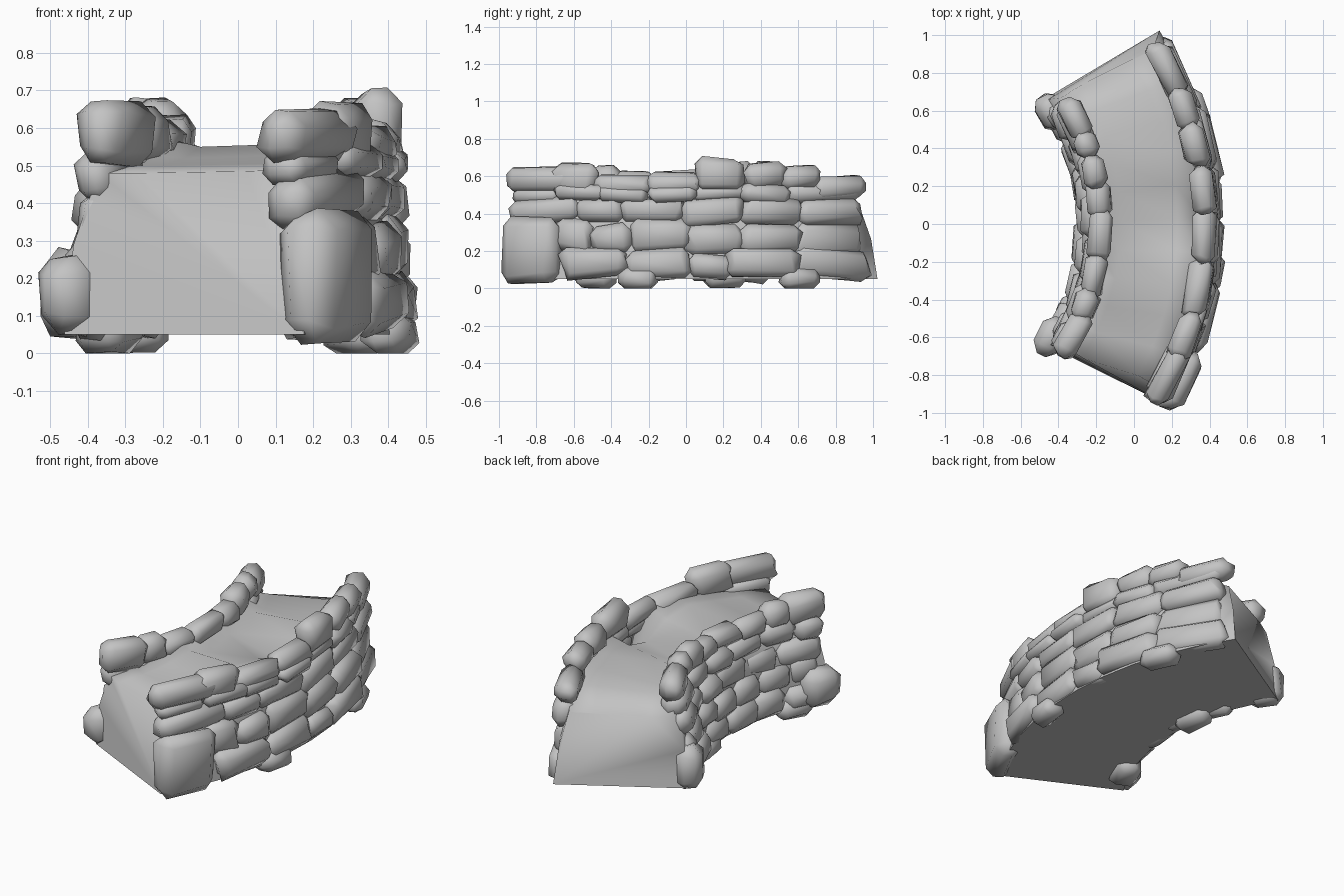
import bpy, bmesh, math, random
from mathutils import Vector, Matrix

random.seed(5)
CX = -1.43  # centre of the wall's curve

if "Cube" in bpy.data.objects:
    bpy.data.objects.remove(bpy.data.objects["Cube"], do_unlink=True)

stone_grey = bpy.data.materials.new("stone_grey")
stone_grey.use_nodes = True
stone_grey.diffuse_color = (0.55, 0.55, 0.55, 1)
stone_grey.node_tree.nodes["Principled BSDF"].inputs["Base Color"].default_value = (0.55, 0.55, 0.55, 1)


def polar(r, a, z):
    return Vector((CX + r * math.cos(a), r * math.sin(a), z))


def finish(name, bm, angle):
    bmesh.ops.recalc_face_normals(bm, faces=bm.faces)
    mesh = bpy.data.meshes.new(name)
    bm.to_mesh(mesh)
    bm.free()
    mesh.materials.append(stone_grey)
    obj = bpy.data.objects.new(name, mesh)
    bpy.context.collection.objects.link(obj)
    bpy.ops.object.select_all(action='DESELECT')
    obj.select_set(True)
    bpy.context.view_layer.objects.active = obj
    bpy.ops.object.shade_smooth_by_angle(angle=math.radians(angle))


def add_stone(bm, r, a, z, size, tilt=0.0):
    """Chamfered, irregular block turned to follow the curve."""
    part = bmesh.new()
    bmesh.ops.create_cube(part, size=1)
    for v in part.verts:
        v.co = Vector([c * s * random.uniform(0.82, 1.1) for c, s in zip(v.co, size)])
    bmesh.ops.bevel(part, geom=part.edges[:], offset=min(size) * 0.3,
                    segments=1, affect='EDGES')
    for v in part.verts:
        v.co += Vector([random.uniform(-0.04, 0.04) * s for s in size])
    turn = Matrix.Rotation(a, 4, 'Z') @ Matrix.Rotation(tilt, 4, 'X')
    part.transform(Matrix.Translation(polar(r, a, z)) @ turn)
    for v in part.verts:
        v.co.z = max(v.co.z, 0.0)
    mesh = bpy.data.meshes.new("stone_part")
    part.to_mesh(mesh)
    part.free()
    bm.from_mesh(mesh)
    bpy.data.meshes.remove(mesh)


def add_wall(name, radius, depth, lean, courses):
    """Rows of stones; each course is bottom, top and the joints along y."""
    for number, (z0, z1, joints) in enumerate(courses, 1):
        bm = bmesh.new()
        for y0, y1 in zip(joints, joints[1:]):
            z = (z0 + z1) / 2
            a0, a1 = math.asin(y0 / radius), math.asin(y1 / radius)
            size = (depth * random.uniform(0.9, 1.2),
                    radius * (a1 - a0) * 1.1,
                    (z1 - z0) * random.uniform(1.1, 1.35))
            r = radius + lean * (z - 0.1) + random.uniform(-0.02, 0.015)
            add_stone(bm, r, (a0 + a1) / 2, z + random.uniform(-0.015, 0.015),
                      size, random.uniform(-0.1, 0.1))
        finish(f"{name}_course_{number}", bm, 80)


# Rubble core: sections along the curve, folded top, ends leaning inward
inner_top = (0.48, 0.5, 0.53, 0.58, 0.57, 0.58, 0.56, 0.57, 0.55, 0.52, 0.44)
fill_top = (0.48, 0.5, 0.52, 0.55, 0.49, 0.54, 0.48, 0.54, 0.49, 0.51, 0.44)
outer_top = (0.49, 0.51, 0.54, 0.57, 0.58, 0.4, 0.56, 0.53, 0.55, 0.52, 0.44)
bm = bmesh.new()
sections = []
for i, (hi, hf, ho) in enumerate(zip(inner_top, fill_top, outer_top)):
    t = i / (len(inner_top) - 1)
    ai = math.radians(-33.5 + 68.2 * t)
    ao = math.radians(-30.8 + 64 * t)
    lean = 0.94
    ring = [polar(1.16, ai, 0.05), polar(1.87, ao, 0.05),
            polar(1.84, ao * 0.98, ho * 0.6), polar(1.79, ao * lean, ho),
            polar(1.66, ao * lean, (hf + ho) / 2),
            polar(1.36, ai * lean, hf),
            polar(1.24, ai * lean, hi), polar(1.18, ai * 0.98, hi * 0.6)]
    sections.append([bm.verts.new(p) for p in ring])
for a, b in zip(sections, sections[1:]):
    for j in range(len(a)):
        k = (j + 1) % len(a)
        bm.faces.new((a[j], a[k], b[k], b[j]))
bm.faces.new(sections[0])
bm.faces.new(sections[-1])
finish("rubble_core", bm, 85)

# Outer, convex face
add_wall("outer_wall", 1.85, 0.12, -0.12, [
    (0.06, 0.19, (-0.66, -0.33, 0.01, 0.24, 0.58, 0.95)),
    (0.2, 0.34, (-0.7, -0.5, -0.3, 0.0, 0.3, 0.6, 0.95)),
    (0.35, 0.47, (-0.94, -0.6, -0.34, -0.02, 0.3, 0.62, 0.93)),
    (0.46, 0.54, (-0.93, -0.7, -0.46, -0.2, 0.05, 0.3, 0.55, 0.92)),
])

# Inner, concave face
add_wall("inner_wall", 1.18, 0.12, 0.12, [
    (0.06, 0.18, (-0.6, -0.42, -0.22, 0.0, 0.24, 0.44, 0.62)),
    (0.18, 0.31, (-0.61, -0.46, -0.26, -0.06, 0.14, 0.32, 0.5, 0.63)),
    (0.31, 0.43, (-0.62, -0.4, -0.18, 0.06, 0.26, 0.46, 0.62)),
    (0.43, 0.53, (-0.64, -0.5, -0.3, -0.06, 0.16, 0.36, 0.62)),
])

# Slim capping stones: y centre, z centre, length, height
caps = {
    "outer_caps": (1.8, [(-0.79, 0.58, 0.4, 0.14), (-0.6, 0.58, 0.26, 0.18),
                         (-0.34, 0.55, 0.32, 0.12), (-0.06, 0.56, 0.3, 0.13),
                         (0.18, 0.61, 0.26, 0.18), (0.42, 0.6, 0.24, 0.14),
                         (0.61, 0.59, 0.22, 0.14), (0.81, 0.54, 0.32, 0.12)]),
    "inner_caps": (1.25, [(-0.59, 0.58, 0.27, 0.18), (-0.43, 0.58, 0.18, 0.15),
                          (-0.28, 0.56, 0.24, 0.13), (-0.06, 0.57, 0.27, 0.11),
                          (0.13, 0.57, 0.2, 0.13), (0.28, 0.6, 0.18, 0.16),
                          (0.42, 0.61, 0.16, 0.14), (0.56, 0.58, 0.24, 0.14)]),
}
for name, (radius, stones) in caps.items():
    bm = bmesh.new()
    for y, z, length, height in stones:
        add_stone(bm, radius, math.asin(y / radius), z,
                  (0.13, length, height), random.uniform(-0.08, 0.08))
    finish(name, bm, 80)

# Large corner stones at the foot of each end
bm = bmesh.new()
for r, a, z, size in ((1.86, -26, 0.2, (0.16, 0.34, 0.36)),
                      (1.16, -31, 0.15, (0.16, 0.22, 0.22)),
                      (1.15, 31, 0.16, (0.15, 0.2, 0.24))):
    add_stone(bm, r, math.radians(a), z, size)
# Low footing stones reaching the ground
for r, a in ((1.85, -8), (1.85, 19), (1.19, -24), (1.19, 10)):
    add_stone(bm, r, math.radians(a), 0.055, (0.14, 0.22, 0.12))
finish("corner_and_footing_stones", bm, 80)
